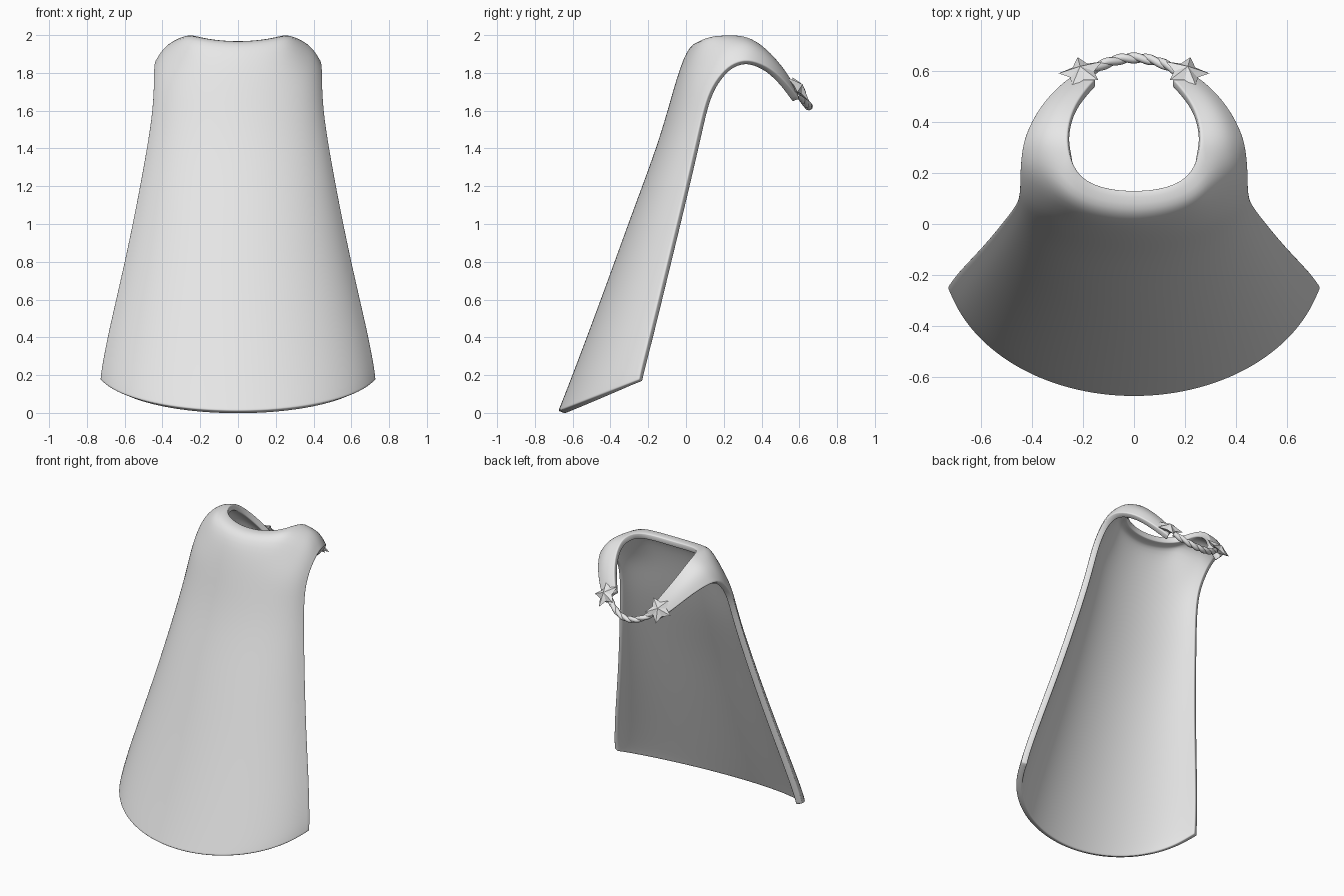
import bpy, bmesh, math
from mathutils import Vector

cube = bpy.data.objects.get("Cube")
if cube:
    bpy.data.objects.remove(cube, do_unlink=True)

cloth = bpy.data.materials.new("pale grey")
cloth.use_nodes = True
GREY = (0.8, 0.8, 0.8, 1)
cloth.diffuse_color = GREY
cloth.node_tree.nodes["Principled BSDF"].inputs["Base Color"].default_value = GREY


def add_object(name, bm, smooth):
    mesh = bpy.data.meshes.new(name)
    bm.to_mesh(mesh)
    bm.free()
    mesh.materials.append(cloth)
    for p in mesh.polygons:
        p.use_smooth = smooth
    obj = bpy.data.objects.new(name, mesh)
    bpy.context.scene.collection.objects.link(obj)
    return obj


COLS = 8      # columns from the middle of the cloth to its side edge
STRAP = 4     # first column that carries on into the shoulder strap
SWEEP = math.radians(77)


def arc_row(yc, zc, ex, ey, ez):
    """Elliptical arc from the middle line to the side edge."""
    row = []
    for j in range(COLS + 1):
        t = SWEEP * j / COLS
        f = (1 - math.cos(t)) / (1 - math.cos(SWEEP))
        x = ex * math.sin(t) / math.sin(SWEEP)
        row.append(Vector((x, yc + (ey - yc) * f, zc + (ez - zc) * f)))
    return row


def strap_row(inner, outer, bulge):
    """Arched line across the strap, from neck side to outer side."""
    a, b = Vector(inner), Vector(outer)
    n = COLS - STRAP
    up = Vector((0.5, 0.25, 0.8)).normalized()
    return [a.lerp(b, k / n) + up * bulge * math.sin(math.pi * k / n) for k in range(n + 1)]


# Cape body: rows from hem to shoulders (middle y, z, then side edge x, y, z)
rows = [arc_row(*r) for r in (
    (-0.678, 0.01, 0.73, -0.248, 0.175),
    (-0.658, 0.06, 0.725, -0.238, 0.23),
    (-0.58, 0.26, 0.69, -0.19, 0.42),
    (-0.43, 0.66, 0.60, -0.098, 0.80),
    (-0.29, 1.05, 0.525, -0.008, 1.17),
    (-0.15, 1.42, 0.47, 0.063, 1.48),
    (-0.085, 1.65, 0.453, 0.095, 1.62),
    (-0.03, 1.84, 0.447, 0.135, 1.73))]

# Shoulder row, then the neckline that runs into the strap
rows.append([Vector(p) for p in (
    (0, 0.025, 1.97), (0.12, 0.04, 1.977), (0.21, 0.065, 1.99),
    (0.28, 0.105, 2.008), (0.33, 0.145, 1.99), (0.37, 0.175, 1.95),
    (0.405, 0.195, 1.912), (0.43, 0.205, 1.87), (0.447, 0.205, 1.82))])
neck = [Vector(p) for p in (
    (0, 0.128, 1.965), (0.09, 0.133, 1.97), (0.17, 0.157, 1.982), (0.225, 0.2, 1.995))]
rows.append(neck + strap_row((0.26, 0.28, 2.003), (0.442, 0.27, 1.86), 0.035))

# Strap rows going forward over the shoulder to the clasp
for inner, outer, bulge in (
        ((0.262, 0.365, 1.977), (0.43, 0.345, 1.87), 0.03),
        ((0.24, 0.45, 1.905), (0.375, 0.455, 1.825), 0.025),
        ((0.195, 0.52, 1.82), (0.295, 0.545, 1.735), 0.018),
        ((0.15, 0.57, 1.74), (0.215, 0.6, 1.66), 0.01)):
    rows.append([None] * STRAP + strap_row(inner, outer, bulge))

bm = bmesh.new()
grid = [[bm.verts.new(p) if p is not None else None for p in row] for row in rows]
for low, high in zip(grid, grid[1:]):
    for c in range(COLS):
        quad = (low[c], low[c + 1], high[c + 1], high[c])
        if all(quad):
            bm.faces.new(quad)
cape = add_object("cape", bm, True)

mirror = cape.modifiers.new("both sides", "MIRROR")
mirror.use_clip = True
sub = cape.modifiers.new("soft cloth", "SUBSURF")
sub.levels = sub.render_levels = 2
sub.boundary_smooth = "PRESERVE_CORNERS"
thick = cape.modifiers.new("thickness", "SOLIDIFY")
thick.thickness = 0.04
thick.offset = -1
rim = cape.modifiers.new("rounded rim", "BEVEL")
rim.width = 0.013
rim.segments = 2
rim.limit_method = "ANGLE"
rim.angle_limit = math.radians(50)


# Star clasps: faceted five-pointed studs at the strap ends
def star(name, side):
    centre = Vector((0.205 * side, 0.595, 1.72))
    n = Vector((0.2 * side, 0.74, 0.64)).normalized()
    down = Vector((0, 0, -1))
    down = (down - n * down.dot(n)).normalized()
    across = n.cross(down)
    bm = bmesh.new()
    ring = []
    for i in range(10):
        a = math.pi * i / 5
        r = 0.05 if i % 2 else 0.093
        ring.append(bm.verts.new(centre + down * r * math.cos(a) + across * r * math.sin(a)))
    front = bm.verts.new(centre + n * 0.03)
    back = bm.verts.new(centre - n * 0.03)
    for i in range(10):
        a, b = ring[i], ring[(i + 1) % 10]
        bm.faces.new((a, b, front))
        bm.faces.new((b, a, back))
    bmesh.ops.recalc_face_normals(bm, faces=bm.faces)
    add_object(name, bm, False)


star("left_star_clasp", 1)
star("right_star_clasp", -1)


# Neck cord: two strands loosely twisted round a hanging arc
def strand(name, phase):
    curve = bpy.data.curves.new(name, "CURVE")
    curve.dimensions = "3D"
    curve.bevel_depth = 0.016
    curve.bevel_resolution = 2
    curve.use_fill_caps = True
    line = curve.splines.new("POLY")
    steps = 48
    line.points.add(steps)
    for i, point in enumerate(line.points):
        s = 2 * i / steps - 1
        a = phase + 3 * math.pi * s
        drop = 1 - s * s
        x = 0.17 * s
        y = 0.598 + 0.052 * drop + 0.006 * math.cos(a)
        z = 1.69 - 0.068 * drop + 0.006 * math.sin(a)
        point.co = (x, y, z, 1)
    line.use_smooth = True
    curve.materials.append(cloth)
    bpy.context.scene.collection.objects.link(bpy.data.objects.new(name, curve))


strand("cord_strand_a", 0)
strand("cord_strand_b", math.pi)
